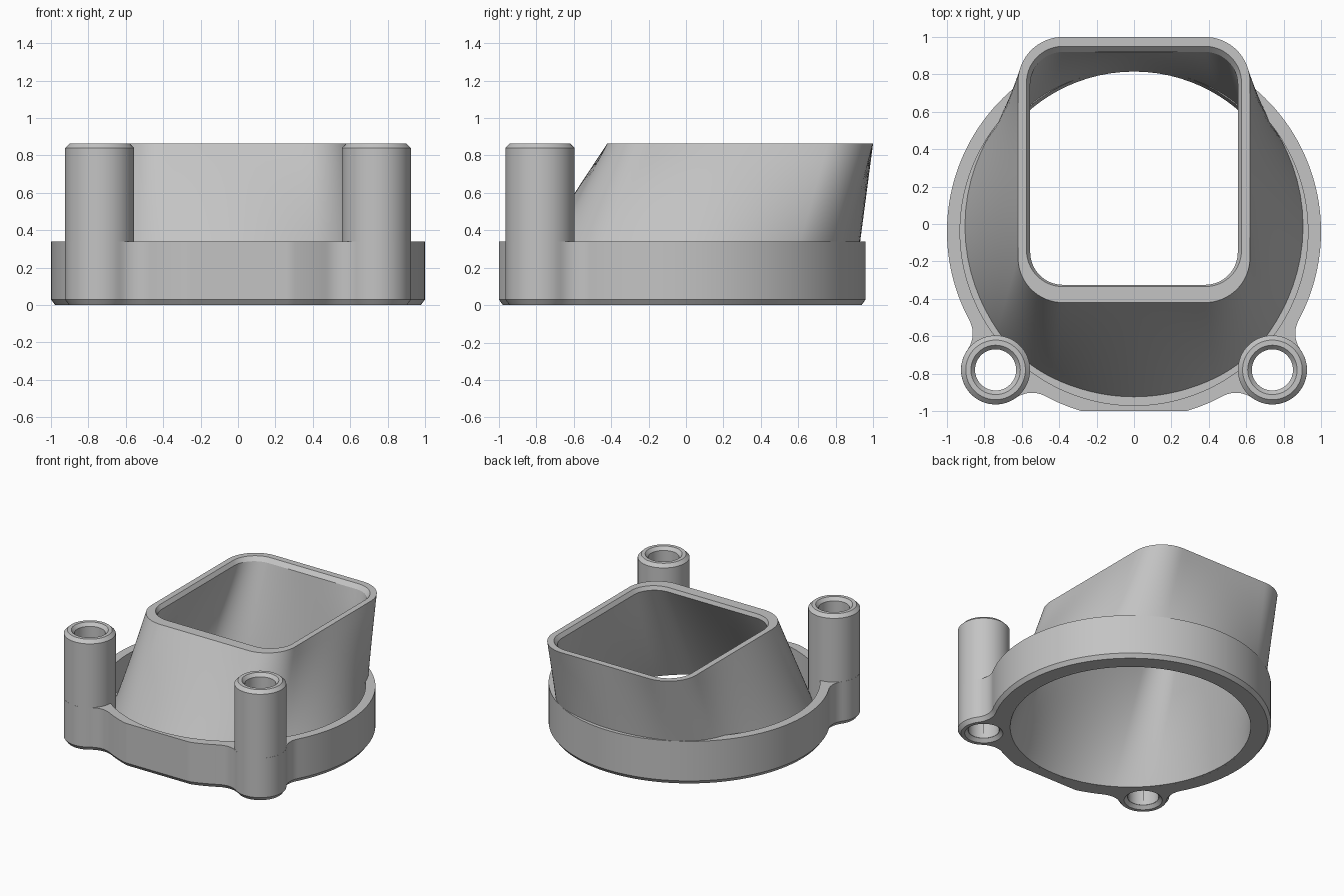
import bpy
import bmesh
from math import sin, cos, pi, atan2, acos, hypot

CENTRE_Y = -0.04                 # axis of the round base
POST_X, POST_Y, POST_R = 0.74, -0.78, 0.185
FILLET = 0.15

if "Cube" in bpy.data.objects:
    bpy.data.objects.remove(bpy.data.objects["Cube"])

grey = bpy.data.materials.new("plain_grey")
grey.use_nodes = True
colour = (0.55, 0.55, 0.55, 1)
grey.diffuse_color = colour
grey.node_tree.nodes["Principled BSDF"].inputs["Base Color"].default_value = colour


def skin(name, loops):
    """Closed solid from equal-length loops, joined in a cycle."""
    bm = bmesh.new()
    rows = [[bm.verts.new(p) for p in loop] for loop in loops]
    for a, b in zip(rows, rows[1:] + rows[:1]):
        for i in range(len(a)):
            j = (i + 1) % len(a)
            bm.faces.new((a[i], a[j], b[j], b[i]))
    bmesh.ops.recalc_face_normals(bm, faces=bm.faces)
    mesh = bpy.data.meshes.new(name)
    bm.to_mesh(mesh)
    bm.free()
    obj = bpy.data.objects.new(name, mesh)
    bpy.context.collection.objects.link(obj)
    mesh.materials.append(grey)
    return obj


def smooth(obj):
    bpy.ops.object.select_all(action='DESELECT')
    obj.select_set(True)
    bpy.context.view_layer.objects.active = obj
    bpy.ops.object.shade_smooth_by_angle(angle=pi / 7)


def arc(cx, cy, r, start, end, n):
    steps = [start + (end - start) * i / n for i in range(n + 1)]
    return [(cx + r * cos(a), cy + r * sin(a)) for a in steps]


def base_outline(inset):
    """Round base with two filleted ears and a flat front edge."""
    dx, dy = POST_X, POST_Y - CENTRE_Y
    dist, ear = hypot(dx, dy), atan2(dy, dx)
    far, near = 1 + FILLET, POST_R + FILLET
    swing = acos((far**2 + dist**2 - near**2) / (2 * far * dist))
    blends, to_post = [], []
    for a in (ear - swing, ear + swing):
        cx, cy = far * cos(a), CENTRE_Y + far * sin(a)
        to_post.append(atan2(POST_Y - cy, POST_X - cx) % (2 * pi))
        blends.append(arc(cx, cy, FILLET + inset, a + pi, to_post[-1], 10))
    low, high = blends
    ear_arc = arc(POST_X, POST_Y, POST_R - inset, to_post[0] - pi, to_post[1] - pi, 28)
    half = arc(0, CENTRE_Y, 1 - inset, -pi / 2, ear - swing, 24)
    half += low[1:] + ear_arc[1:-1] + high[:0:-1]
    half += arc(0, CENTRE_Y, 1 - inset, ear + swing, pi / 2, 56)
    half = [(x, max(y, inset - 1)) for x, y in half]
    return half + [(-x, y) for x, y in half[-2:0:-1]]


def at(points, z):
    return [(x, y, z) for x, y in points]


def circle_like(points, r, mid_y=CENTRE_Y):
    """Circle about the base axis, matching the points' angles about mid_y."""
    angles = [atan2(y - mid_y, x) for x, y in points]
    return [(r * cos(a), CENTRE_Y + r * sin(a)) for a in angles]


# Base ring with ears and an inner groove
edge = base_outline(0)
base = skin("base_ring", [
    at(base_outline(0.022), 0), at(edge, 0.03), at(edge, 0.34),
    at(circle_like(edge, 0.93), 0.34), at(circle_like(edge, 0.93), 0.1),
    at(circle_like(edge, 0.87), 0.1), at(circle_like(edge, 0.87), 0)])


def lathe(name, x, y, profile):
    return skin(name, [at(arc(x, y, r, 0, 2 * pi, 64)[:-1], z) for r, z in profile])


# Tubular posts, with their countersunk holes drilled through the ears
for side, name in ((1, "left"), (-1, "right")):
    x = side * POST_X
    drill = lathe(name + "_drill", x, POST_Y, [
        (0.001, -0.02), (0.155, -0.02), (0.112, 0.025), (0.112, 0.5), (0.001, 0.5)])
    drill.hide_render = True
    cut = base.modifiers.new("hole", 'BOOLEAN')
    cut.operation, cut.solver, cut.object = 'DIFFERENCE', 'EXACT', drill
    bpy.context.view_layer.objects.active = base
    bpy.ops.object.modifier_apply(modifier=cut.name)
    bpy.data.objects.remove(drill)
    r = POST_R - 0.0005
    smooth(lathe(name + "_post", x, POST_Y, [
        (0.11, 0.025), (r, 0.03), (r, 0.84), (r - 0.025, 0.865),
        (0.132, 0.865), (0.11, 0.84)]))
smooth(base)


def rounded_rect(half_x, y0, y1, r, n=16, edge_n=16):
    corners = [(half_x - r, y1 - r), (r - half_x, y1 - r),
               (r - half_x, y0 + r), (half_x - r, y0 + r)]
    pts = []
    for k, (cx, cy) in enumerate(corners):
        pts += arc(cx, cy, r, k * pi / 2, (k + 1) * pi / 2, n)
        nx, ny = corners[(k + 1) % 4]
        x, y = pts[-1]
        for i in range(1, edge_n):
            t = i / edge_n
            pts.append((x + (nx - cx) * t, y + (ny - cy) * t))
    return pts


def loft(lower, upper, n=12):
    """Evenly spaced loops on straight lines from one loop to another."""
    return [[tuple(p + (q - p) * i / n for p, q in zip(a, b))
             for a, b in zip(lower, upper)] for i in range(n + 1)]


# Funnel blending from the round base to a rounded square mouth
outer = rounded_rect(0.62, -0.42, 1.0, 0.24)
rim = rounded_rect(0.575, -0.335, 0.95, 0.195)
throat = rounded_rect(0.555, -0.325, 0.92, 0.175)
outside = loft(at(circle_like(outer, 0.93, 0.29), 0.03), at(outer, 0.865))
inside = loft(at(throat, 0.835), at(circle_like(throat, 0.855, 0.2975), 0))
smooth(skin("funnel", [at(circle_like(outer, 0.87, 0.29), 0)] + outside
            + [at(rim, 0.865)] + inside))
